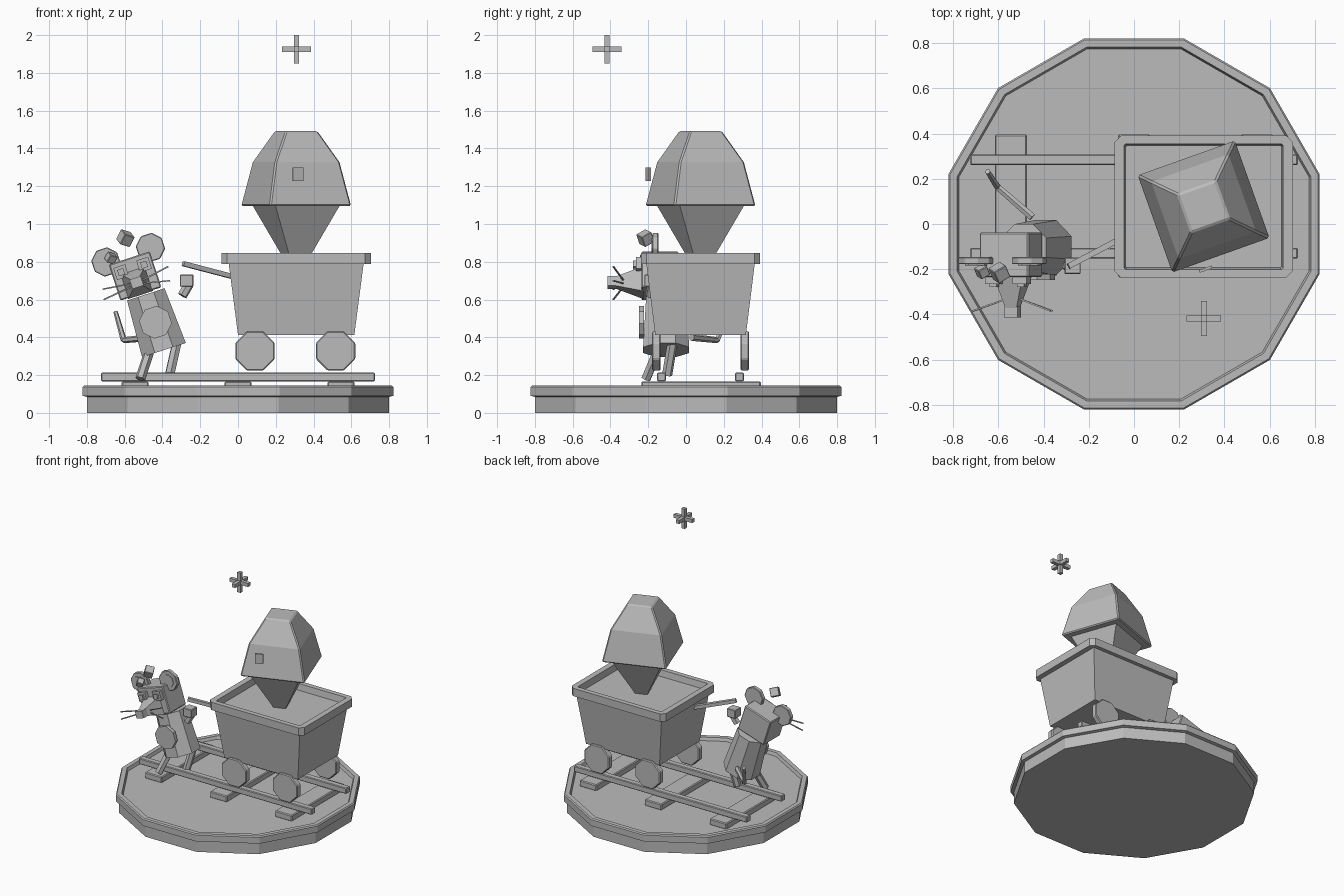
import bpy, math
from mathutils import Vector, Matrix, Euler

if "Cube" in bpy.data.objects:
    bpy.data.objects.remove(bpy.data.objects["Cube"])

grey = bpy.data.materials.new("plain_grey")
grey.diffuse_color = (0.5, 0.5, 0.5, 1)
grey.use_nodes = True
grey.node_tree.nodes["Principled BSDF"].inputs["Base Color"].default_value = grey.diffuse_color


def finish(ob, name, bevel=0):
    ob.name = name
    ob.data.materials.append(grey)
    if bevel:
        m = ob.modifiers.new("bevel", 'BEVEL')
        m.width, m.segments = bevel, 1
    return ob


def loft(name, sections, loc=(0, 0, 0), rot=(0, 0, 0), bevel=0):
    """Closed skin through equal-length rings of points."""
    n = len(sections[0])
    verts = [p for ring in sections for p in ring]
    faces = [tuple(reversed(range(n))), tuple(range(len(verts) - n, len(verts)))]
    for k in range(len(sections) - 1):
        for i in range(n):
            a, b = k * n + i, k * n + (i + 1) % n
            faces.append((a, b, b + n, a + n))
    me = bpy.data.meshes.new(name)
    me.from_pydata(verts, [], faces)
    ob = bpy.data.objects.new(name, me)
    bpy.context.collection.objects.link(ob)
    ob.location, ob.rotation_euler = loc, rot
    return finish(ob, name, bevel)


def ring(n, r, z, turn=None):
    t = math.pi / n if turn is None else turn
    return [(r * math.cos(t + i * math.tau / n), r * math.sin(t + i * math.tau / n), z)
            for i in range(n)]


def rect(hx, hy, z, c=0.0):
    """Rectangle ring with chamfered corners."""
    if not c:
        return [(-hx, -hy, z), (hx, -hy, z), (hx, hy, z), (-hx, hy, z)]
    return [(-hx + c, -hy, z), (hx - c, -hy, z), (hx, -hy + c, z), (hx, hy - c, z),
            (hx - c, hy, z), (-hx + c, hy, z), (-hx, hy - c, z), (-hx, -hy + c, z)]


def box(name, loc, size, rot=(0, 0, 0), bevel=0):
    x, y, z = (s / 2 for s in size)
    return loft(name, [rect(x, y, -z), rect(x, y, z)], loc, rot, bevel)


def rod(name, a, b, r0, r1=None, n=6):
    a, b = Vector(a), Vector(b)
    rot = (b - a).to_track_quat('Z', 'Y').to_euler()
    return loft(name, [ring(n, r0, 0), ring(n, r1 or r0, (b - a).length)], a, rot)


def disc(name, loc, r, depth, tilt=0.0, bevel=0):
    """Octagonal disc facing the front."""
    rot = (Matrix.Rotation(tilt, 3, 'Y') @ Matrix.Rotation(math.pi / 2, 3, 'X')).to_euler()
    return loft(name, [ring(8, r, -depth / 2), ring(8, r, depth / 2)], loc, rot, bevel)


# Twelve-sided stand with a raised lip round a sunken floor
k = 1 / math.cos(math.pi / 12)
loft("stand", [ring(12, r * k, z) for r, z in
               [(.8, 0), (.8, .085), (.822, .09), (.822, .137), (.815, .145),
                (.783, .145), (.775, .122)]])

# Track
CX, CY = .308, .077
for x in (-.545, 0, .545):
    box("sleeper", (x, .08, .143), (.142, .632, .048), bevel=.006)
for s in (-1, 1):
    box("rail", (0, CY + s * .207, .19), (1.45, .047, .045), bevel=.005)

# Cart: tub, chamfered rim, load surface and wheels
loft("cart_tub", [rect(.308, .24, .413), rect(.357, .287, .79)], (CX, CY, 0))
loft("cart_rim", [rect(.395, .315, .788, .03), rect(.395, .315, .847, .03),
                  rect(.352, .278, .847, .006), rect(.345, .27, .80, .006)], (CX, CY, 0))
for x in (.09, .517):
    for s in (-1, 1):
        disc("wheel", (x, CY + s * .234, .328), .1125, .045, bevel=.006)

# Faceted block standing in the cart
TURN = math.radians(19.6)
q = math.pi / 4
loft("block_point", [ring(4, .02, .735, q), ring(4, .255, 1.097, q)],
     (CX, CY, 0), (0, 0, TURN))
loft("block_cap", [ring(4, .325, 1.095, q), ring(4, .257, 1.327, q),
                   ring(4, .127, 1.492, q)], (CX, CY, 0), (0, 0, TURN), .008)
box("block_plate", (.317, -.2, 1.263), (.058, .012, .073), (0, 0, TURN))

# Floating sparkle
for size in ((.154, .027, .027), (.027, .154, .027), (.027, .027, .15)):
    box("sparkle", (.309, -.418, 1.925), size)

# Mouse body, leaning sideways
LEAN = math.radians(-18)
loft("body", [ring(8, .132, -.155), ring(8, .113, .155)],
     (-.44, -.105, .48), (0, LEAN, 0))
disc("belly_patch", (-.437, -.235, .48), .087, .026, LEAN)

# Head group: built upright around the head centre, then tilted
HEAD = Vector((-.545, -.137, .725))


def on_head(x, y, z):
    return HEAD + Matrix.Rotation(LEAN, 3, 'Y') @ Vector((x, y, z))


box("head", HEAD, (.228, .197, .2), (0, LEAN, 0), .006)
for s in (-1, 1):
    ear = on_head(s * .124, -.025, .118)
    disc("ear", ear, .078, .032, LEAN, .004)
    disc("inner_ear", ear - Vector((0, .017, 0)), .05, .008, LEAN)
    box("eye", on_head(s * .064, -.113, .042), (.066, .03, .066), (0, LEAN, 0))
    box("pupil", on_head(s * .064, -.135, .042), (.034, .016, .034), (0, LEAN, 0))

# Snout, nose and whiskers
SNOUT = Vector((-.537, -.225, .69))
loft("snout", [ring(4, .098, 0), ring(4, .035, .15)], SNOUT,
     (Matrix.Rotation(LEAN, 3, 'Y') @ Matrix.Rotation(math.pi / 2, 3, 'X')).to_euler())
box("nose", (-.537, -.39, .69), (.062, .05, .052), (0, LEAN, 0))
for a, b in (((-.56, -.33, .67), (-.71, -.385, .6)),
             ((-.56, -.33, .685), (-.715, -.385, .655)),
             ((-.51, -.33, .70), (-.37, -.385, .775)),
             ((-.51, -.33, .685), (-.36, -.385, .70))):
    rod("whisker", a, b, .005, n=4)

# Tumbling cubes by the head
box("cube_large", (-.596, -.215, .925), (.062, .062, .062), (.5, .25, .55), .003)
box("cube_small", (-.673, -.21, .82), (.046, .046, .046), (.5, .3, .55), .003)

# Limbs, hand, handle and tail
rod("leg", (-.462, -.14, .35), (-.517, -.212, .18), .027)
rod("leg", (-.322, -.07, .38), (-.362, -.1, .2), .027)
rod("forearm", (-.26, -.18, .68), (-.295, -.19, .62), .026)
box("hand", (-.272, -.185, .70), (.072, .072, .064), (0, 0, 0), .004)
box_dir = (Vector((-.03, -.05, .722)), Vector((-.29, -.187, .79)))
rod("cart_handle", *box_dir, .018, n=4)
rod("tail_base", (-.45, .03, .40), (-.605, .165, .385), .019, .016)
rod("tail_tip", (-.605, .165, .385), (-.648, .232, .535), .016, .012)
